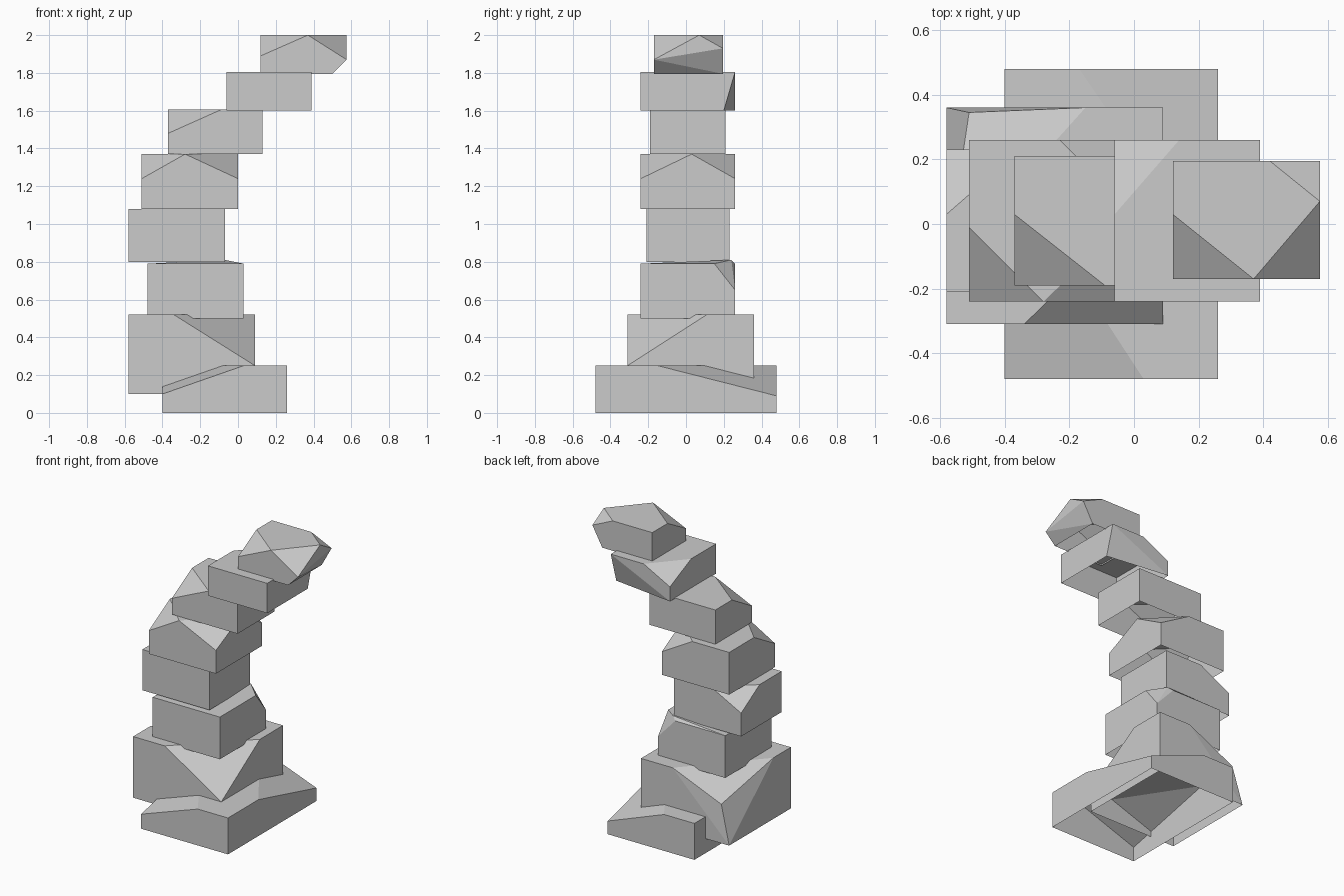
import bpy, bmesh, math

if "Cube" in bpy.data.objects:
    bpy.data.objects.remove(bpy.data.objects["Cube"])


def stone(name, x, y, z, chips=(), bottom=None, extra=()):
    """Box with chipped top corners, built as a convex hull and left open underneath.
    chips: (x side, y side, dropped height or point, x where the top cut ends, y where it ends)
    bottom: replaced bottom corners keyed by (x side, y side); extra: added points."""
    bottom = bottom or {}
    cut = {c[:2]: c for c in chips}
    pts = list(extra)
    for i in (0, 1):
        for j in (0, 1):
            pts.append(bottom.get((i, j), (x[i], y[j], z[0])))
            if (i, j) in cut:
                _, _, drop, cx, cy = cut[i, j]
                pts.append(drop if isinstance(drop, tuple) else (x[i], y[j], drop))
                pts += [(cx, y[j], z[1]), (x[i], cy, z[1])]
            else:
                pts.append((x[i], y[j], z[1]))
    bm = bmesh.new()
    for p in pts:
        bm.verts.new(p)
    bmesh.ops.remove_doubles(bm, verts=bm.verts[:], dist=0.001)
    bmesh.ops.convex_hull(bm, input=bm.verts[:])
    bmesh.ops.delete(bm, geom=[v for v in bm.verts if not v.link_faces], context='VERTS')
    bmesh.ops.dissolve_limit(bm, angle_limit=math.radians(1.5),
                             verts=bm.verts[:], edges=bm.edges[:])
    bmesh.ops.recalc_face_normals(bm, faces=bm.faces[:])
    under = [f for f in bm.faces if f.normal.z < -0.95]
    bmesh.ops.delete(bm, geom=under, context='FACES')
    me = bpy.data.meshes.new(name)
    bm.to_mesh(me)
    bm.free()
    ob = bpy.data.objects.new(name, me)
    bpy.context.collection.objects.link(ob)


# Wide foot of the stack
stone("base_stone", (-.40, .26), (-.48, .48), (0, .25),
      [(0, 0, .10, .03, .18), (1, 1, .09, -.17, -.15)])
stone("second_stone", (-.58, .09), (-.31, .36), (.10, .52),
      [(1, 0, .25, -.34, .11), (0, 1, (-.51, .345, .36), -.15, -.12)])

# Middle of the leaning column
stone("third_stone", (-.48, .03), (-.24, .26), (.50, .79),
      [(1, 1, .65, -.10, .15)], extra=[(-.07, .24, .81)])
stone("fourth_stone", (-.58, -.07), (-.21, .23), (.80, 1.08),
      [(0, 1, .96, -.35, .03)])
stone("fifth_stone", (-.51, 0), (-.24, .26), (1.08, 1.37),
      [(0, 0, 1.24, -.28, -.01), (1, 0, 1.24, -.28, .03), (1, 1, 1.24, -.23, .03)])

# Overhanging top
stone("sixth_stone", (-.37, .13), (-.19, .21), (1.37, 1.605),
      [(0, 0, 1.48, -.09, .03)])
stone("seventh_stone", (-.06, .39), (-.24, .26), (1.60, 1.805),
      [(0, 1, 1.70, .14, .03)], bottom={(1, 1): (.39, .20, 1.60)})
stone("top_stone", (.12, .575), (-.17, .195), (1.795, 2.0),
      [(0, 0, 1.89, .37, .03), (1, 0, 1.87, .37, .07), (1, 1, 1.93, .42, .07)],
      bottom={(1, 0): (.50, -.17, 1.795), (1, 1): (.50, .195, 1.795)})
